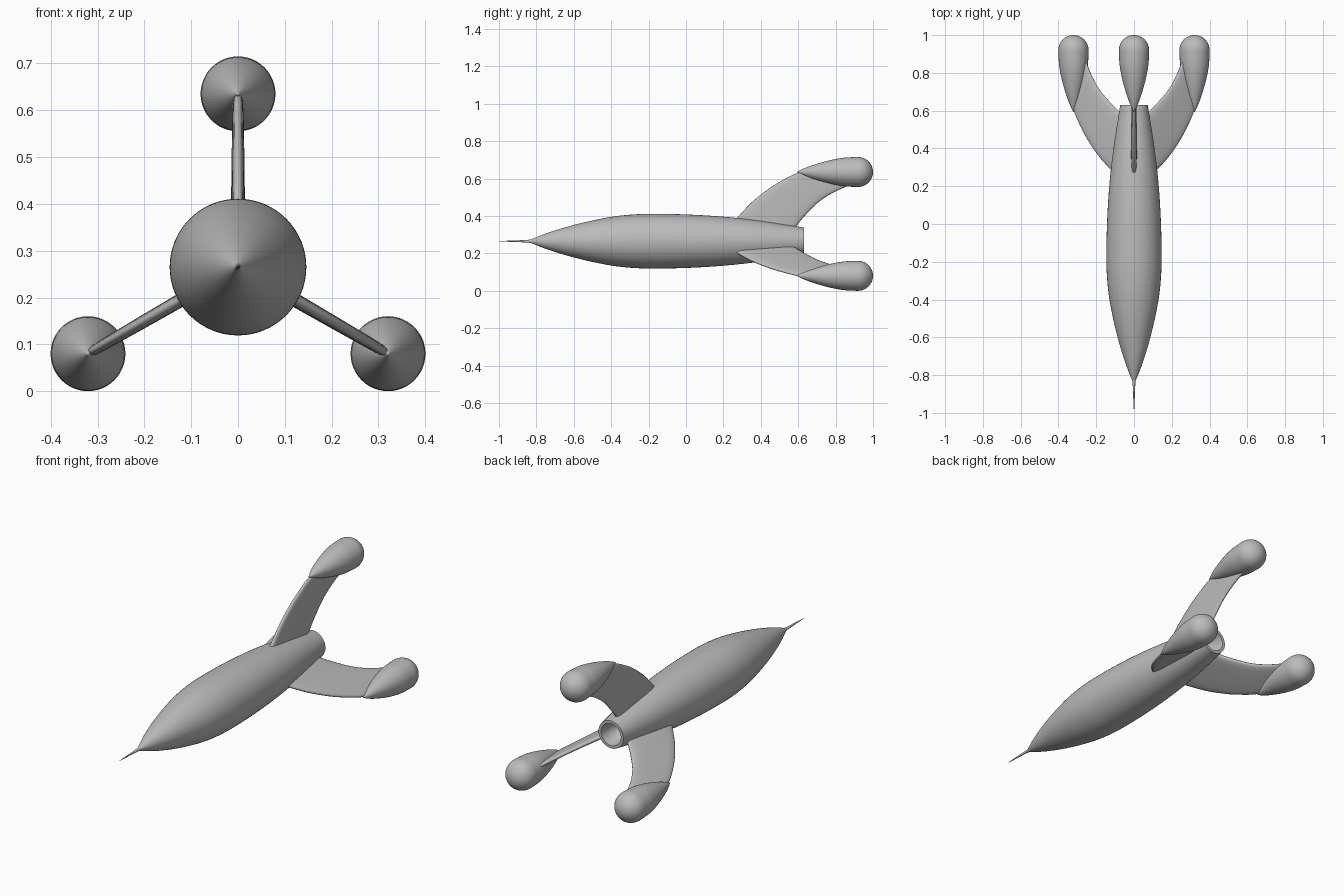
import bpy, bmesh, math
from mathutils import Matrix, Vector

cube = bpy.data.objects.get("Cube")
if cube:
    bpy.data.objects.remove(cube)

AXIS = 0.265      # height of the hull centre line
SPREAD = 0.37     # distance from centre line to pod centre

gray = bpy.data.materials.new("plain gray")
gray.use_nodes = True
color = (0.5, 0.5, 0.5, 1)
gray.diffuse_color = color
gray.node_tree.nodes["Principled BSDF"].inputs["Base Color"].default_value = color


def smooth_path(points, steps=6):
    """Catmull-Rom curve through the points."""
    pts = [Vector(p) for p in points]
    pts = [2 * pts[0] - pts[1]] + pts + [2 * pts[-1] - pts[-2]]
    out = []
    for a, b, c, d in zip(pts, pts[1:], pts[2:], pts[3:]):
        for i in range(steps):
            t = i / steps
            out.append(0.5 * (2 * b + (c - a) * t + (2 * a - 5 * b + 4 * c - d) * t**2
                              + (3 * b - a - 3 * c + d) * t**3))
    return out + [pts[-2]]


def finish(name, bm, matrix, angle=35):
    bmesh.ops.remove_doubles(bm, verts=bm.verts, dist=0.00005)
    bmesh.ops.recalc_face_normals(bm, faces=bm.faces)
    mesh = bpy.data.meshes.new(name)
    bm.to_mesh(mesh)
    bm.free()
    mesh.materials.append(gray)
    obj = bpy.data.objects.new(name, mesh)
    bpy.context.collection.objects.link(obj)
    obj.matrix_world = matrix
    bpy.ops.object.select_all(action='DESELECT')
    obj.select_set(True)
    bpy.context.view_layer.objects.active = obj
    bpy.ops.object.shade_smooth_by_angle(angle=math.radians(angle))
    return obj


def lathe(name, profile, matrix, sides=64):
    """Turn (y, radius) points about the y axis."""
    bm = bmesh.new()
    verts = [bm.verts.new((0, y, max(r, 0))) for y, r in profile]
    edges = [bm.edges.new(pair) for pair in zip(verts, verts[1:])]
    bmesh.ops.spin(bm, geom=verts + edges, cent=(0, 0, 0), axis=(0, 1, 0),
                   angle=math.tau, steps=sides, use_merge=True)
    return finish(name, bm, matrix)


def fin(name, matrix):
    """Loft a rounded slab between the leading and trailing edges."""
    lead = smooth_path([(0.24, 0.09), (0.27, 0.122), (0.35, 0.207), (0.44, 0.279),
                        (0.52, 0.328), (0.60, 0.366), (0.70, 0.385)])
    trail = smooth_path([(0.57, 0.05), (0.60, 0.094), (0.65, 0.152), (0.71, 0.21),
                         (0.78, 0.256), (0.86, 0.293), (0.90, 0.31)])
    bm = bmesh.new()
    rings, count = [], 24
    for k, (a, b) in enumerate(zip(lead, trail)):
        half = 0.016 - 0.005 * k / (len(lead) - 1)
        ring = []
        for i in range(count):
            t = math.tau * i / count
            c, s = math.cos(t), math.sin(t)
            along = 0.5 - 0.5 * math.copysign(abs(c) ** 0.5, c)
            p = a.lerp(b, along)
            ring.append(bm.verts.new((half * math.copysign(abs(s) ** 0.7, s), p.x, p.y)))
        rings.append(ring)
    for r, q in zip(rings, rings[1:]):
        for i in range(count):
            j = (i + 1) % count
            bm.faces.new((r[i], r[j], q[j], q[i]))
    bm.faces.new(rings[0])
    bm.faces.new(rings[-1])
    return finish(name, bm, matrix, 50)


# Hull with a hollow exhaust at the tail
center = Matrix.Translation((0, 0, AXIS))
hull = smooth_path([(-0.83, 0.009), (-0.76, 0.037), (-0.68, 0.064), (-0.58, 0.092),
                    (-0.48, 0.115), (-0.38, 0.133), (-0.28, 0.143), (-0.18, 0.146),
                    (0, 0.143), (0.2, 0.131), (0.4, 0.109), (0.63, 0.073)])
exhaust = [(0.63, 0.058), (0.59, 0.054), (0.55, 0.044), (0.52, 0.026), (0.51, 0)]
lathe("hull", hull + exhaust, center)

# Nose needle
lathe("nose_needle", smooth_path([(-1, 0), (-0.95, 0.003), (-0.88, 0.0055),
                                  (-0.84, 0.008), (-0.81, 0.012)]), center, 24)

# Three fins, each ending in a teardrop pod
pod = smooth_path([(0.59, 0), (0.64, 0.023), (0.70, 0.044), (0.77, 0.063),
                   (0.84, 0.076), (0.91, 0.08)])
pod += [(0.92 + 0.08 * math.sin(t), 0.08 * math.cos(t))
        for t in (math.pi / 2 * i / 12 for i in range(13))]
for label, turn in (("top", 0), ("left", 120), ("right", 240)):
    place = center @ Matrix.Rotation(math.radians(turn), 4, 'Y')
    fin(label + "_fin", place)
    lathe(label + "_pod", pod, place @ Matrix.Translation((0, 0, SPREAD)), 48)
